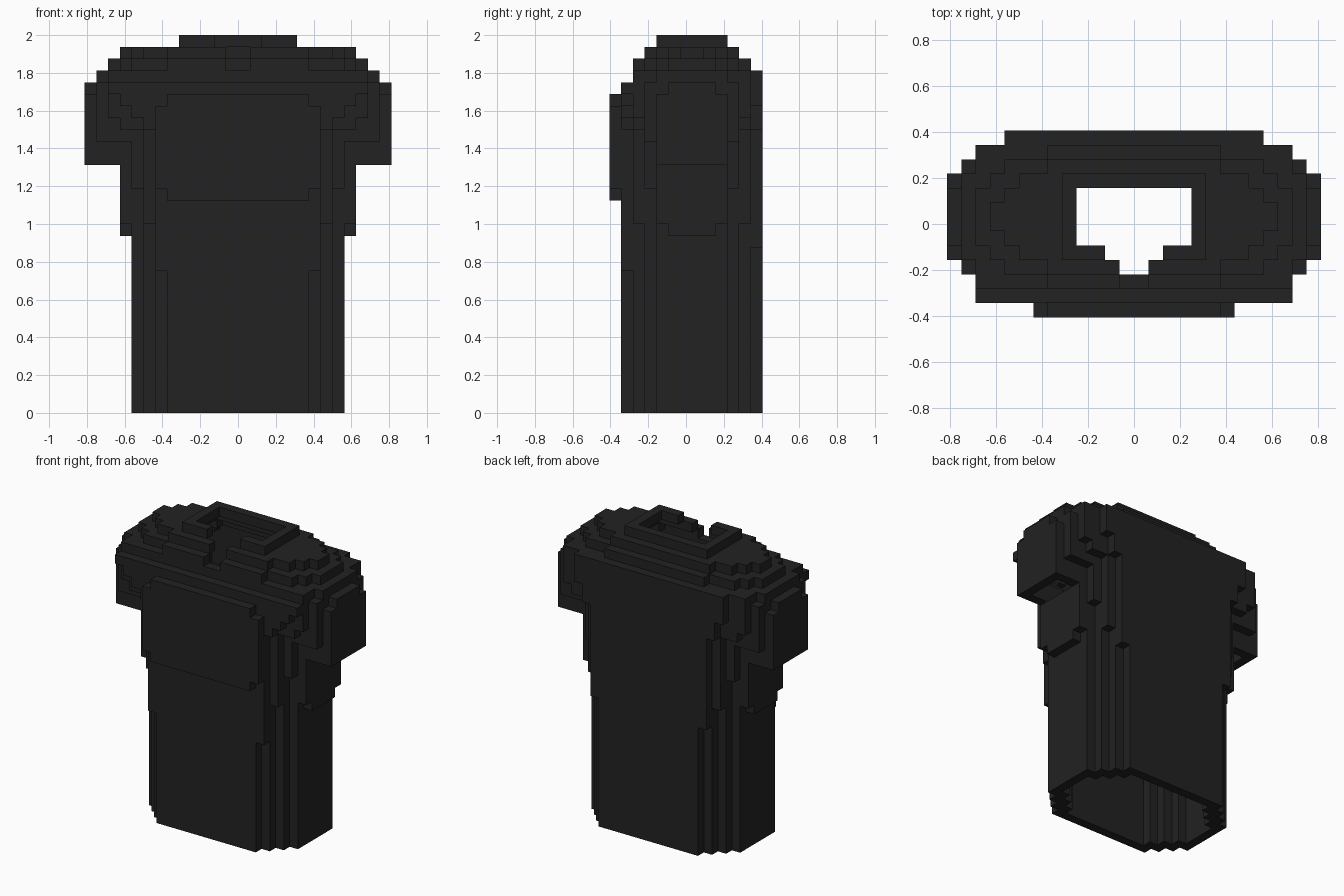
import bpy
import bmesh
from mathutils import Vector

VOXEL = 1 / 16
DEPTH, HEIGHT = 13, 32

default_cube = bpy.data.objects.get("Cube")
if default_cube:
    bpy.data.objects.remove(default_cube, do_unlink=True)


def make_material(name, colour):
    material = bpy.data.materials.new(name)
    material.use_nodes = True
    material.diffuse_color = colour
    shader = next(n for n in material.node_tree.nodes if n.type == 'BSDF_PRINCIPLED')
    shader.inputs["Base Color"].default_value = colour
    shader.inputs["Roughness"].default_value = 0.9
    return material


# Depth slices of the garment: each pair is (start height, half width) in voxels
chest_plate = [(18, 6), (19, 7), (26, 6), (27, 0)]
front_panel = [(0, 6), (12, 7), (24, 8), (25, 9), (26, 10), (27, 11), (28, 0)]
outer_corner = [(0, 7), (16, 8), (24, 10), (25, 11), (29, 6), (30, 0)]
inner_corner = [(0, 8), (19, 9), (23, 12), (28, 11), (29, 9), (30, 6), (31, 0)]
sleeve_edge = [(0, 9), (16, 10), (21, 13), (27, 12), (29, 10), (30, 8), (31, 5)]
sleeve_side = [(0, 9), (15, 10), (21, 13), (28, 12), (29, 11), (30, 9), (31, 5)]
sleeve_middle = sleeve_side[:-2] + [(30, 10), (31, 5)]
back_panel = [(0, 6), (14, 7), (24, 8), (26, 9), (29, 0)]

slices = [chest_plate, front_panel, outer_corner, inner_corner, sleeve_edge,
          sleeve_side, sleeve_middle, sleeve_middle, sleeve_side, sleeve_edge,
          inner_corner, outer_corner, back_panel]


def half_width(profile, level):
    width = 0
    for start, value in profile:
        if level >= start:
            width = value
    return width


def box(half, front, back, bottom, top):
    """Cells of a block that is symmetric from left to right."""
    return {(x, y, z) for x in range(-half, half)
            for y in range(front, back) for z in range(bottom, top)}


def fill_slices():
    cells = set()
    for y, profile in enumerate(slices):
        for z in range(HEIGHT):
            cells |= box(half_width(profile, z), y, y + 1, z, z + 1)
    return cells


def is_inside(cell, cells):
    """True where the cell is enclosed on every side and from above."""
    x, y, z = cell
    around = [(x + dx, y + dy, z) for dx in (-1, 0, 1) for dy in (-1, 0, 1)]
    return (x, y, z + 1) in cells and all(c in cells for c in around)


def build_object(name, cells, material):
    """Make one square for every exposed side of the cells."""
    bm = bmesh.new()
    corners = {}

    def vertex(point):
        key = tuple(point)
        if key not in corners:
            x, y, z = key
            corners[key] = bm.verts.new(Vector((x, y - DEPTH / 2, z)) * VOXEL)
        return corners[key]

    for cell in cells:
        for axis in range(3):
            for side in (0, 1):
                neighbour = list(cell)
                neighbour[axis] += 2 * side - 1
                if tuple(neighbour) in cells:
                    continue
                loop = []
                for u, v in ((0, 0), (1, 0), (1, 1), (0, 1)):
                    point = list(cell)
                    point[axis] += side
                    point[(axis + 1) % 3] += u
                    point[(axis + 2) % 3] += v
                    loop.append(vertex(point))
                bm.faces.new(loop if side else loop[::-1])

    mesh = bpy.data.meshes.new(name)
    bm.to_mesh(mesh)
    bm.free()
    mesh.materials.append(material)
    obj = bpy.data.objects.new(name, mesh)
    bpy.context.collection.objects.link(obj)
    return obj


# Hollow shell, open at the hem and under the sleeves
solid = fill_slices()
shell = {cell for cell in solid if not is_inside(cell, solid)}

# Neck opening with a stepped front slit
shell -= box(4, 5, 9, 28, HEIGHT)
shell -= box(2, 4, 5, 28, HEIGHT)
shell -= box(1, 3, 4, 28, HEIGHT)
shell -= box(1, 2, 3, 29, HEIGHT)

black_cloth = make_material("black_cloth", (0.016, 0.016, 0.016, 1))
build_object("garment_shell", shell, black_cloth)
